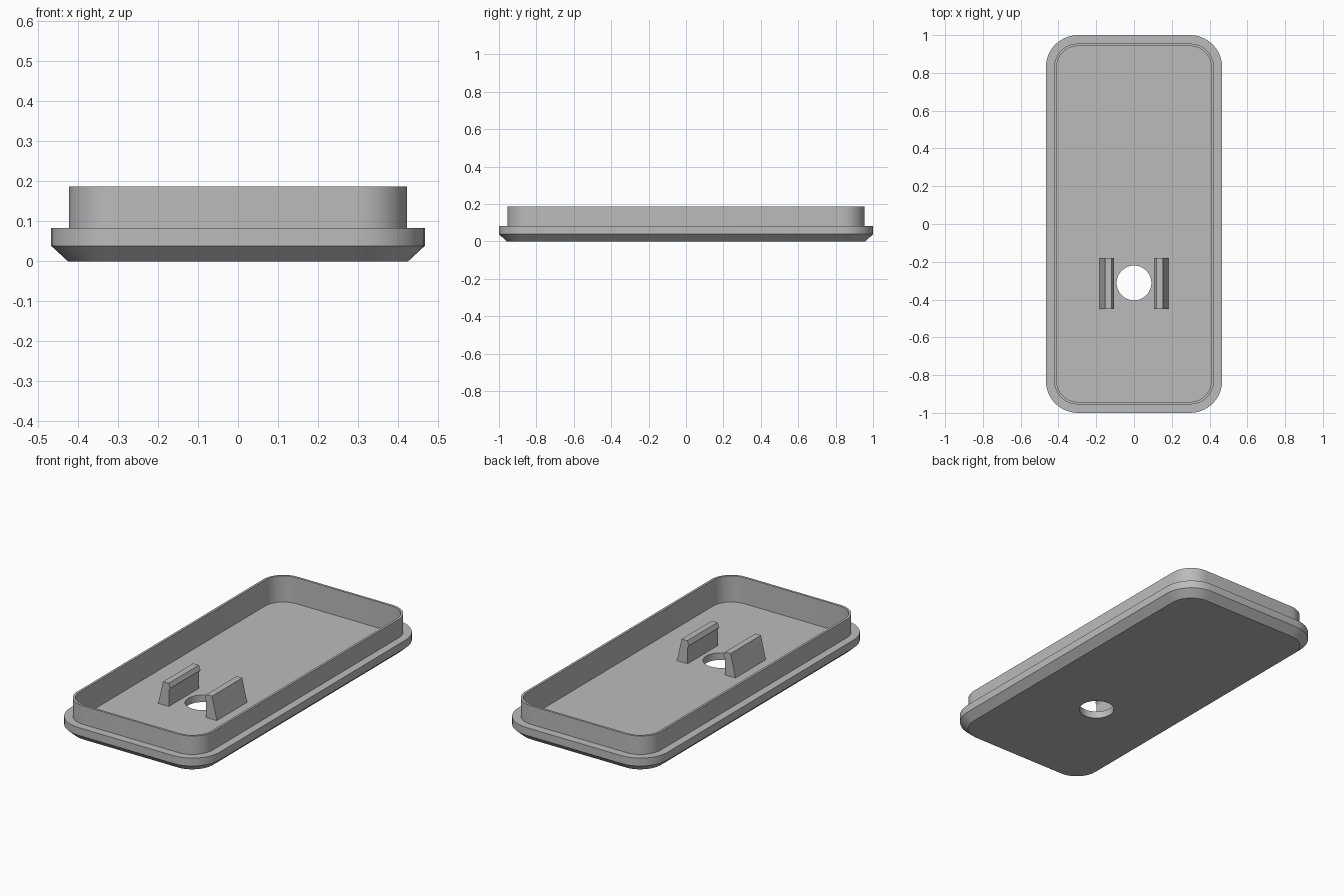
import bpy, bmesh, math

old = bpy.data.objects.get("Cube")
if old:
    bpy.data.objects.remove(old)

grey = bpy.data.materials.new("plain grey")
grey.use_nodes = True
colour = (0.5, 0.5, 0.5, 1)
grey.diffuse_color = colour
grey.node_tree.nodes["Principled BSDF"].inputs["Base Color"].default_value = colour

HOLE_Y, HOLE_R, FLOOR = -0.312, 0.092, 0.04


def rounded_ring(bm, hx, hy, r, z, steps=10):
    verts = []
    for q, (sx, sy) in enumerate([(1, 1), (-1, 1), (-1, -1), (1, -1)]):
        for i in range(steps + 1):
            a = math.pi / 2 * (q + i / steps)
            verts.append(bm.verts.new((sx * (hx - r) + r * math.cos(a),
                                       sy * (hy - r) + r * math.sin(a), z)))
    return verts


def circle_ring(bm, z, n=48):
    return [bm.verts.new((HOLE_R * math.cos(2 * math.pi * i / n),
                          HOLE_Y + HOLE_R * math.sin(2 * math.pi * i / n), z))
            for i in range(n)]


def skin(bm, a, b):
    n = len(a)
    for i in range(n):
        j = (i + 1) % n
        bm.faces.new((a[i], a[j], b[j], b[i]))


def fill_between(bm, a, b):
    edges = []
    for ring in (a, b):
        for i, v in enumerate(ring):
            w = ring[(i + 1) % len(ring)]
            edges.append(bm.edges.get((v, w)) or bm.edges.new((v, w)))
    bmesh.ops.triangle_fill(bm, edges=edges, use_beauty=True)


def finish(bm, name):
    bmesh.ops.recalc_face_normals(bm, faces=bm.faces[:])
    mesh = bpy.data.meshes.new(name)
    bm.to_mesh(mesh)
    bm.free()
    mesh.materials.append(grey)
    obj = bpy.data.objects.new(name, mesh)
    bpy.context.collection.objects.link(obj)
    return obj


# Cover: chamfered flange, raised rim wall and recessed floor with a round hole
bm = bmesh.new()
sections = [(0.425, 0.958, 0.13, 0), (0.467, 1.0, 0.17, 0.039),
            (0.467, 1.0, 0.17, 0.083), (0.423, 0.955, 0.126, 0.083),
            (0.423, 0.955, 0.126, 0.187), (0.41, 0.942, 0.113, 0.187),
            (0.41, 0.942, 0.113, FLOOR)]
rings = [rounded_ring(bm, *s) for s in sections]
for lower, upper in zip(rings, rings[1:]):
    skin(bm, lower, upper)
hole_low, hole_high = circle_ring(bm, 0), circle_ring(bm, FLOOR)
skin(bm, hole_low, hole_high)
fill_between(bm, rings[0], hole_low)
fill_between(bm, rings[-1], hole_high)
cover = finish(bm, "cover")
bpy.ops.object.select_all(action='DESELECT')
cover.select_set(True)
bpy.context.view_layer.objects.active = cover
bpy.ops.object.shade_smooth_by_angle(angle=math.radians(30))

# Snap clips: tapered outside, small inward lip near the top
profile = [(0.116, FLOOR - 0.005), (0.184, FLOOR - 0.005), (0.153, 0.17),
           (0.118, 0.17), (0.107, 0.145), (0.116, 0.132)]
for side, name in ((1, "left_clip"), (-1, "right_clip")):
    bm = bmesh.new()
    front, back = [[bm.verts.new((side * x, y, z)) for x, z in profile]
                   for y in (-0.45, -0.18)]
    skin(bm, front, back)
    bm.faces.new(front)
    bm.faces.new(back)
    finish(bm, name)
